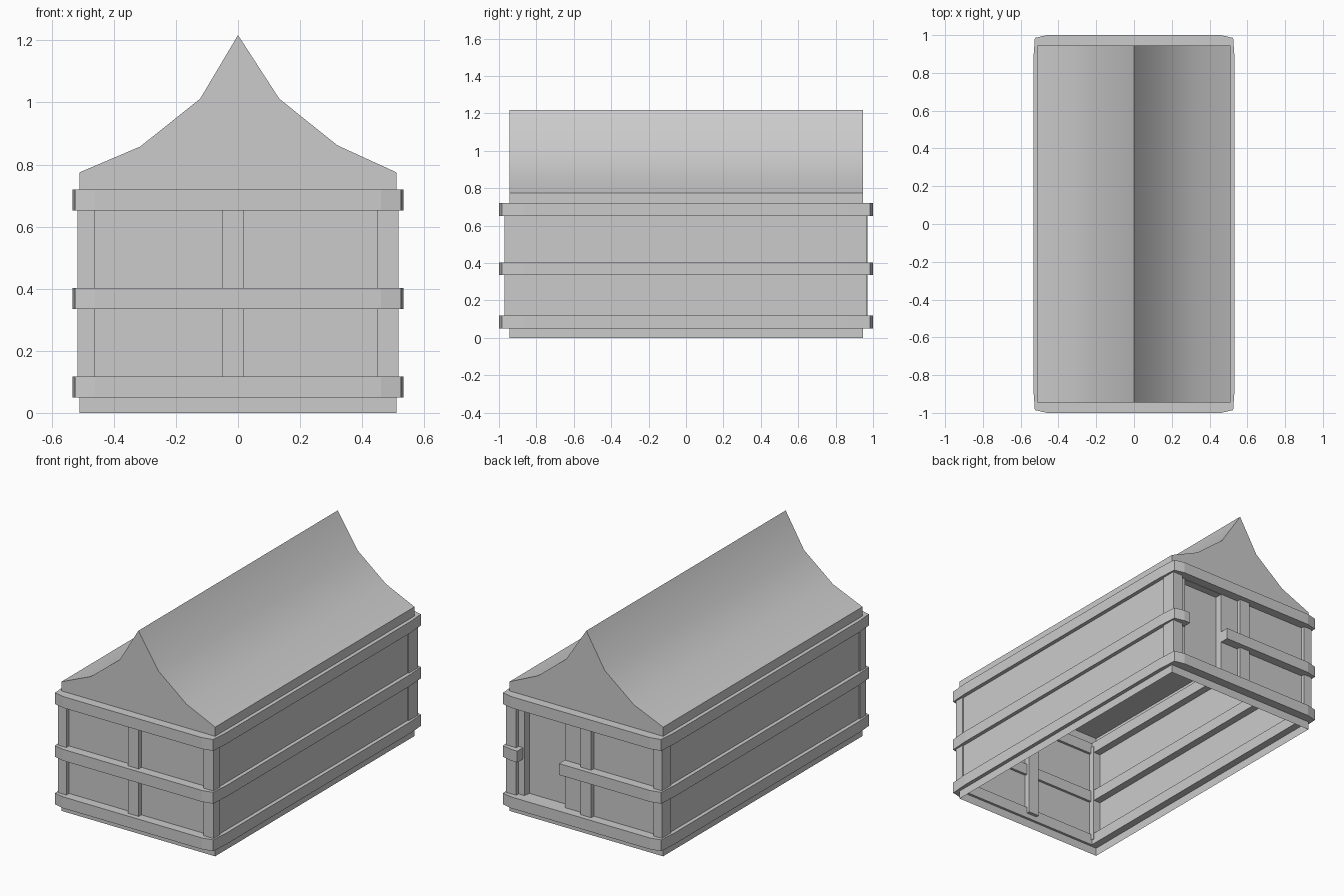
import bpy, bmesh, math

if "Cube" in bpy.data.objects:
    bpy.data.objects.remove(bpy.data.objects["Cube"])

HX, HY, EAVE = 0.51, 0.945, 0.775


def finish(name, bm):
    me = bpy.data.meshes.new(name)
    bm.to_mesh(me)
    bm.free()
    ob = bpy.data.objects.new(name, me)
    bpy.context.collection.objects.link(ob)
    return ob


def quads(name, faces, recalc=False):
    bm = bmesh.new()
    for f in faces:
        bm.faces.new([bm.verts.new(p) for p in f])
    bmesh.ops.remove_doubles(bm, verts=bm.verts[:], dist=1e-4)
    if recalc:
        bmesh.ops.recalc_face_normals(bm, faces=bm.faces[:])
    return finish(name, bm)


def box(name, x0, x1, y0, y1, z0, z1):
    bm = bmesh.new()
    bmesh.ops.create_cube(bm, size=1)
    for v in bm.verts:
        v.co.x = x1 if v.co.x > 0 else x0
        v.co.y = y1 if v.co.y > 0 else y0
        v.co.z = z1 if v.co.z > 0 else z0
    return finish(name, bm)


def band(name, z0, z1, gap=None):
    """Beam running round the house, optionally broken at the doorway."""
    q = [(0.46, 1.0), (0.525, 0.985), (0.533, 0.87)]
    path = q + [(x, -y) for x, y in q[::-1]] + [(-x, -y) for x, y in q] + [(-x, y) for x, y in q[::-1]]
    if gap:
        path = [(gap[1], 1.0)] + path[(1 if gap[1] > 0.46 else 0):] + [(gap[0], 1.0)]
    inner = [(max(-0.465, min(0.465, x)), max(-0.93, min(0.93, y))) for x, y in path]
    n = len(path)
    faces = []
    for i in range(n - 1 if gap else n):
        a, b, c, d = path[i], path[(i + 1) % n], inner[(i + 1) % n], inner[i]
        faces += [[(*a, z0), (*b, z0), (*b, z1), (*a, z1)],
                  [(*d, z0), (*c, z0), (*c, z1), (*d, z1)],
                  [(*a, z1), (*b, z1), (*c, z1), (*d, z1)],
                  [(*a, z0), (*b, z0), (*c, z0), (*d, z0)]]
    if gap:
        for i in (0, n - 1):
            a, d = path[i], inner[i]
            faces.append([(*a, z0), (*d, z0), (*d, z1), (*a, z1)])
    return quads(name, faces, True)


# Thin walls, open at the bottom, with the back wall split round the doorway
def back(x0, x1, z0, z1, y=HY):
    return [(x1, y, z0), (x0, y, z0), (x0, y, z1), (x1, y, z1)]


D0, D1, B, T, DY = 0.143, 0.41, 0.115, 0.65, 0.90
quads("walls", [
    [(-HX, -HY, 0), (HX, -HY, 0), (HX, -HY, EAVE), (-HX, -HY, EAVE)],
    [(HX, -HY, 0), (HX, HY, 0), (HX, HY, EAVE), (HX, -HY, EAVE)],
    [(-HX, HY, 0), (-HX, -HY, 0), (-HX, -HY, EAVE), (-HX, HY, EAVE)],
    back(-HX, HX, 0, B), back(-HX, HX, T, EAVE),
    back(-HX, D0, B, T), back(D1, HX, B, T)])

# Recessed door and its reveals
quads("door", [
    back(D0, D1, B, T, DY),
    [(D0, HY, B), (D0, DY, B), (D0, DY, T), (D0, HY, T)][::-1],
    [(D1, HY, B), (D1, DY, B), (D1, DY, T), (D1, HY, T)],
    [(D0, DY, B), (D1, DY, B), (D1, HY, B), (D0, HY, B)],
    [(D0, DY, T), (D1, DY, T), (D1, HY, T), (D0, HY, T)][::-1]])

# Swept roof with gables and flat ceiling
prof = [(HX, EAVE), (0.32, 0.862), (0.133, 1.012), (0, 1.217),
        (-0.122, 1.012), (-0.315, 0.858), (-HX, EAVE)]
bm = bmesh.new()
gable = bm.faces.new([bm.verts.new((x, -HY, z)) for x, z in prof])
ext = bmesh.ops.extrude_face_region(bm, geom=[gable], use_keep_orig=True)
for v in ext["geom"]:
    if isinstance(v, bmesh.types.BMVert):
        v.co.y = HY
bmesh.ops.recalc_face_normals(bm, faces=bm.faces[:])
roof = finish("roof", bm)
bpy.context.view_layer.objects.active = roof
roof.select_set(True)
bpy.ops.object.shade_smooth_by_angle(angle=math.radians(30))

# Horizontal beams
band("bottom_beam", 0.05, 0.118)
band("middle_beam", 0.335, 0.403, gap=(0.143, 0.42))
band("top_beam", 0.652, 0.72)

# Corner posts and centre posts
for side, y0, y1 in (("front", -0.97, -0.91), ("back", 0.88, 0.967)):
    box(side + "_left_post", -0.517, -0.46, y0, y1, 0.08, 0.69)
    box(side + "_right_post", 0.45, 0.517, y0, y1, 0.08, 0.69)
    c = 0.97 if y0 > 0 else -0.91
    box(side + "_centre_post", -0.05, 0.02, c - 0.06, c, 0.08, 0.69)
